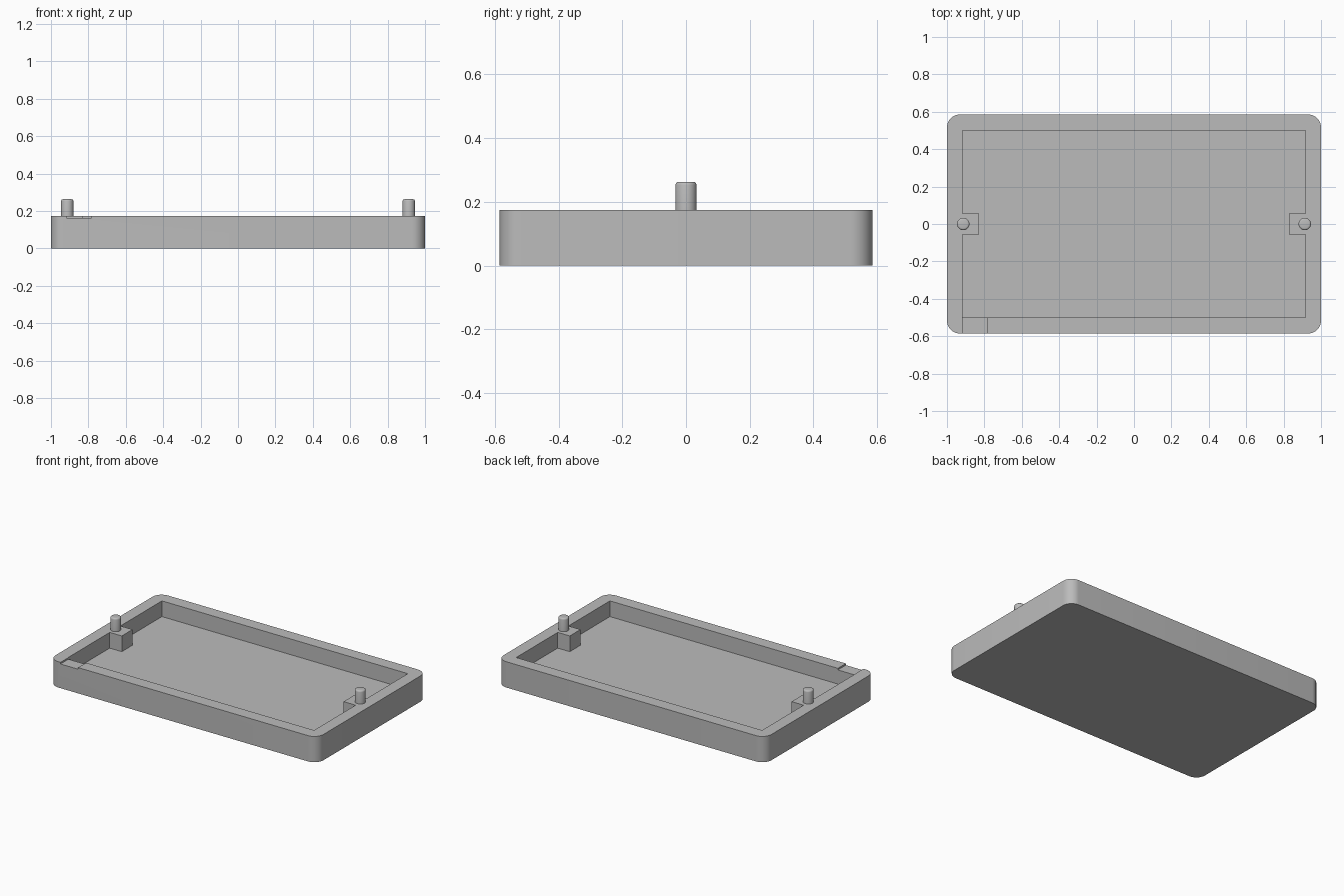
import bpy, bmesh, math

old = bpy.data.objects.get("Cube")
if old:
    bpy.data.objects.remove(old, do_unlink=True)

LENGTH, WIDTH, HEIGHT, FLOOR = 1.0, 0.585, 0.174, 0.068
CORNER = 0.068
IN_X, IN_Y = 0.918, 0.5
BOSS_X, BOSS_Y = 0.828, 0.057
PIN_X, PIN_R, PIN_TOP = 0.913, 0.033, 0.263

grey = bpy.data.materials.new("plain grey")
grey.use_nodes = True
colour = (0.5, 0.5, 0.5, 1)
grey.diffuse_color = colour
grey.node_tree.nodes["Principled BSDF"].inputs["Base Color"].default_value = colour


def prism(name, outline, low, high):
    """Extrude a counter-clockwise outline between two heights."""
    bm = bmesh.new()
    base = bm.faces.new([bm.verts.new((x, y, low)) for x, y in outline])
    top = bmesh.ops.extrude_face_region(bm, geom=[base], use_keep_orig=True)
    verts = [v for v in top["geom"] if isinstance(v, bmesh.types.BMVert)]
    bmesh.ops.translate(bm, verts=verts, vec=(0, 0, high - low))
    bmesh.ops.recalc_face_normals(bm, faces=bm.faces)
    mesh = bpy.data.meshes.new(name)
    bm.to_mesh(mesh)
    bm.free()
    mesh.materials.append(grey)
    obj = bpy.data.objects.new(name, mesh)
    bpy.context.collection.objects.link(obj)
    return obj


def select(obj):
    bpy.ops.object.select_all(action='DESELECT')
    obj.select_set(True)
    bpy.context.view_layer.objects.active = obj


def cut(obj, cutter):
    cutter.hide_render = True
    mod = obj.modifiers.new("cut", 'BOOLEAN')
    mod.operation, mod.solver, mod.object = 'DIFFERENCE', 'EXACT', cutter
    select(obj)
    bpy.ops.object.modifier_apply(modifier=mod.name)
    bpy.data.objects.remove(cutter, do_unlink=True)


def arc(cx, cy, radius, start, sweep, steps):
    return [(cx + radius * math.cos(start + sweep * i / steps),
             cy + radius * math.sin(start + sweep * i / steps)) for i in range(steps + 1)]


# Tray body with rounded upright corners
outline = []
for i, (sx, sy) in enumerate([(1, 1), (-1, 1), (-1, -1), (1, -1)]):
    outline += arc(sx * (LENGTH - CORNER), sy * (WIDTH - CORNER), CORNER,
                   i * math.pi / 2, math.pi / 2, 10)
tray = prism("tray", outline, 0, HEIGHT)

# Cavity, leaving a square boss standing at each end wall
half = [(IN_X, -IN_Y), (IN_X, -BOSS_Y), (BOSS_X, -BOSS_Y),
        (BOSS_X, BOSS_Y), (IN_X, BOSS_Y), (IN_X, IN_Y)]
cavity = half + [(-x, -y) for x, y in half]
cut(tray, prism("cavity_cutter", cavity, FLOOR, HEIGHT + 0.1))

# Shallow notch across the front rim
notch = [(-0.916, -0.7), (-0.784, -0.7), (-0.784, -0.49), (-0.916, -0.49)]
cut(tray, prism("notch_cutter", notch, HEIGHT - 0.011, HEIGHT + 0.1))
select(tray)
bpy.ops.object.shade_smooth_by_angle(angle=math.radians(30))

# Locating pins with softened tops
for side, sign in (("left", 1), ("right", -1)):
    circle = arc(sign * PIN_X, 0, PIN_R, 0, math.tau, 32)[:-1]
    pin = prism(side + "_pin", circle, HEIGHT - 0.02, PIN_TOP)
    bm = bmesh.new()
    bm.from_mesh(pin.data)
    rim = [e for e in bm.edges if all(v.co.z > PIN_TOP - 0.001 for v in e.verts)]
    bmesh.ops.bevel(bm, geom=rim, offset=0.01, segments=3, profile=0.5, affect='EDGES')
    bm.to_mesh(pin.data)
    bm.free()
    select(pin)
    bpy.ops.object.shade_smooth_by_angle(angle=math.radians(35))
